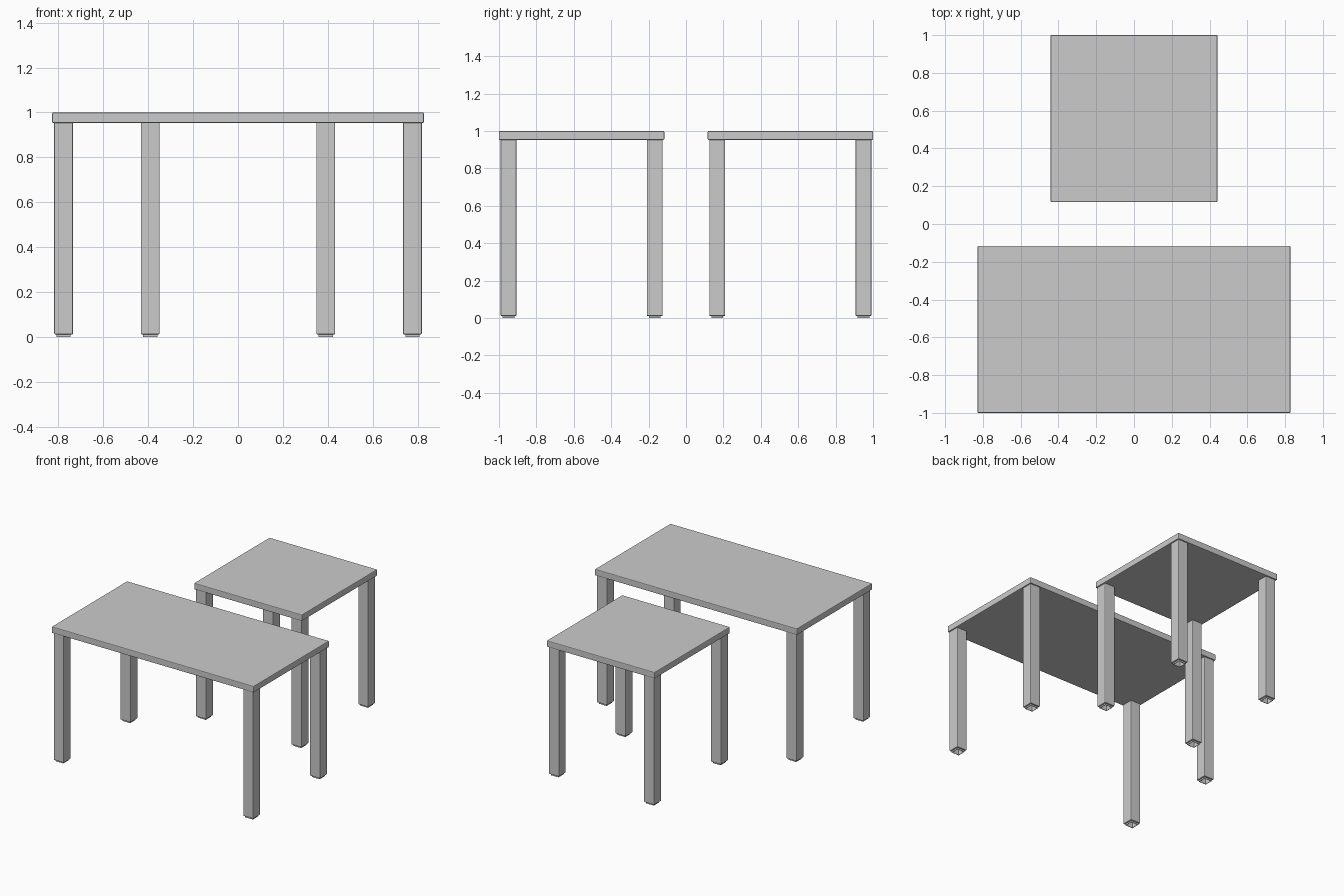
import bpy, bmesh
from mathutils import Vector

if "Cube" in bpy.data.objects:
    bpy.data.objects.remove(bpy.data.objects["Cube"])

TOP_Z, UNDER_Z = 1.0, 0.953
LEG, LEG_Z, OVERHANG = 0.084, 0.011, 0.009


def box(bm, lo, hi):
    lo, hi = Vector(lo), Vector(hi)
    bmesh.ops.create_cube(bm, size=1)
    for v in bm.verts:
        v.co = (lo + hi) / 2 + v.co * (hi - lo)


def finish(bm, name):
    bmesh.ops.recalc_face_normals(bm, faces=bm.faces)
    me = bpy.data.meshes.new(name)
    bm.to_mesh(me)
    bm.free()
    ob = bpy.data.objects.new(name, me)
    bpy.context.collection.objects.link(ob)
    return ob


def table_top(name, x, y0, y1):
    # slab with softly eased edges
    bm = bmesh.new()
    box(bm, (-x, y0, UNDER_Z), (x, y1, TOP_Z))
    bmesh.ops.bevel(bm, geom=bm.edges[:], offset=0.005, segments=2,
                    profile=0.5, affect='EDGES')
    finish(bm, name)


def leg(name, cx, cy):
    h = LEG / 2
    bm = bmesh.new()
    box(bm, (cx - h, cy - h, LEG_Z), (cx + h, cy + h, UNDER_Z))
    # ease every edge except those against the table top
    edges = [e for e in bm.edges if min(v.co.z for v in e.verts) < 0.5]
    bmesh.ops.bevel(bm, geom=edges, offset=0.005, segments=2,
                    profile=0.5, affect='EDGES')
    bm.normal_update()
    # hollow square foot: step in, drop to the floor, then recess upward
    foot = min(bm.faces, key=lambda f: f.calc_center_median().z)
    for inset, shift in ((0.008, -LEG_Z), (0.005, 0.1)):
        bmesh.ops.inset_region(bm, faces=[foot], thickness=inset)
        new = bmesh.ops.extrude_discrete_faces(bm, faces=[foot])
        foot = new['faces'][0]
        bmesh.ops.translate(bm, verts=foot.verts[:], vec=(0, 0, shift))
    finish(bm, name)


def table(name, x, y0, y1):
    table_top(name + "_top", x, y0, y1)
    d = OVERHANG + LEG / 2
    for side, cx in (("left", -x + d), ("right", x - d)):
        for end, cy in (("front", y0 + d), ("back", y1 - d)):
            leg(f"{name}_{end}_{side}_leg", cx, cy)


# long table in front, square table behind
table("long_table", 0.828, -1.0, -0.116)
table("square_table", 0.442, 0.116, 1.0)
